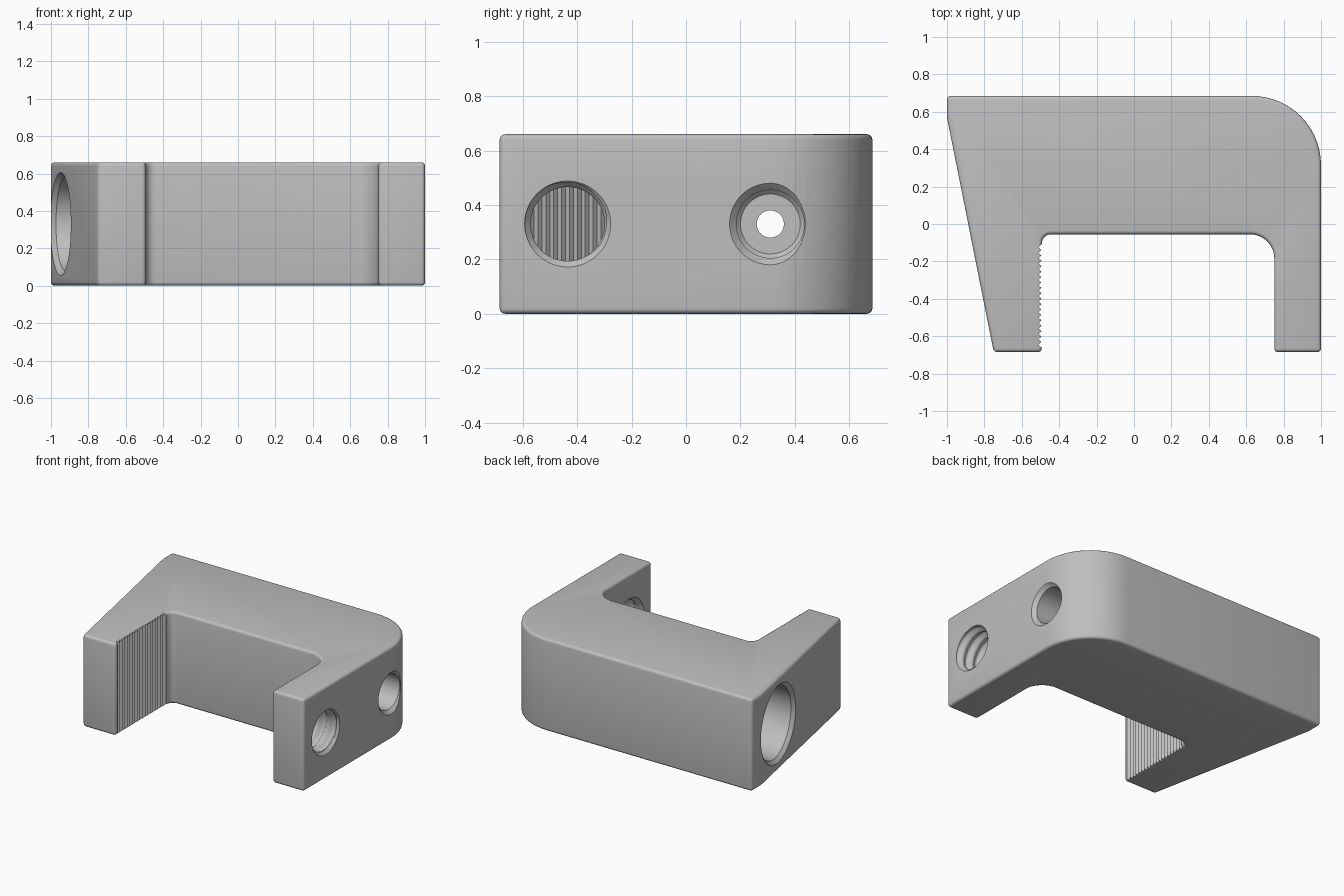
import bpy, bmesh, math
from mathutils import Vector

cube = bpy.data.objects.get("Cube")
if cube:
    bpy.data.objects.remove(cube, do_unlink=True)

HEIGHT = 0.66
MID = HEIGHT / 2

grey = bpy.data.materials.new("plain_grey")
grey.use_nodes = True
colour = (0.52, 0.52, 0.52, 1)
grey.diffuse_color = colour
grey.node_tree.nodes["Principled BSDF"].inputs["Base Color"].default_value = colour


def add_object(name, bm):
    bmesh.ops.recalc_face_normals(bm, faces=bm.faces)
    mesh = bpy.data.meshes.new(name)
    bm.to_mesh(mesh)
    bm.free()
    mesh.materials.append(grey)
    obj = bpy.data.objects.new(name, mesh)
    bpy.context.collection.objects.link(obj)
    return obj


def prism(name, outline, z0, z1):
    bm = bmesh.new()
    face = bm.faces.new([bm.verts.new((x, y, z0)) for x, y in outline])
    top = bmesh.ops.extrude_face_region(bm, geom=[face])["geom"]
    bmesh.ops.translate(bm, vec=(0, 0, z1 - z0),
                        verts=[v for v in top if isinstance(v, bmesh.types.BMVert)])
    return add_object(name, bm)


def rounded(corners, steps=14):
    """Outline with an arc at each corner that has a radius."""
    out = []
    for i, (x, y, r) in enumerate(corners):
        p = Vector((x, y))
        if r == 0:
            out.append(p)
            continue
        a = (Vector(corners[i - 1][:2]) - p).normalized()
        b = (Vector(corners[(i + 1) % len(corners)][:2]) - p).normalized()
        centre = p + (a + b) * r  # square corners only
        for k in range(steps + 1):
            t = k / steps * math.pi / 2
            out.append(centre - b * r * math.cos(t) - a * r * math.sin(t))
    return out


def bore(name, y, rows, point, segments=64):
    """Closed tube along x; point(row, angle) gives (x, radius)."""
    bm = bmesh.new()
    rings = []
    for row in rows:
        ring = []
        for k in range(segments):
            a = math.tau * k / segments
            x, r = point(row, a)
            ring.append(bm.verts.new((x, y + r * math.cos(a), MID + r * math.sin(a))))
        rings.append(ring)
    for lower, upper in zip(rings, rings[1:]):
        for k in range(segments):
            n = (k + 1) % segments
            bm.faces.new((lower[k], lower[n], upper[n], upper[k]))
    bm.faces.new(rings[0])
    bm.faces.new(rings[-1])
    return add_object(name, bm)


# Clamp body: tapered jaw, bridge and straight arm
body = prism("clamp_body", rounded([
    (-1, 0.685, 0), (-1, 0.57, 0), (-0.75, -0.685, 0), (-0.493, -0.685, 0),
    (-0.493, -0.055, 0.05), (0.75, -0.055, 0.13), (0.75, -0.685, 0),
    (1, -0.685, 0), (1, 0.685, 0.37)]), 0, HEIGHT)
bevel = body.modifiers.new("soft_edges", "BEVEL")
bevel.width = 0.02
bevel.segments = 4
bevel.angle_limit = math.radians(30)
bevel.use_clamp_overlap = False

# Gripping teeth on the jaw
teeth, first, last = 19, -0.66, -0.11
zigzag = [(-0.45, last), (-0.45, first)]
for i in range(teeth * 2 + 1):
    y = first + (last - first) * i / (teeth * 2)
    zigzag.append((-0.51 if i % 2 else -0.495, y))
cutters = [prism("teeth_cutter", zigzag, -0.1, HEIGHT + 0.1)]

# Threaded hole through the arm
PITCH = 0.08


def thread(x, angle):
    phase = (x / PITCH - angle / math.tau) % 1
    wave = min(1, max(0, abs(phase - 0.5) * 3 - 0.25))
    lip = max(0, x - 0.98, 0.77 - x)
    return x, max(0.136 + 0.022 * wave, min(0.158, 0.136 + lip * 1.1))


cutters.append(bore("thread_cutter", -0.435,
                    [0.72 + 0.005 * i for i in range(63)], thread))

# Countersunk bore in the arm side, with its narrow through hole
cutters.append(bore("bore_cutter", 0.31,
                    [(0.5, 0.11), (0.515, 0.125), (0.975, 0.125), (1, 0.15), (1.05, 0.15)],
                    lambda row, a: row))
cutters.append(bore("pin_hole_cutter", 0.31, [(-0.6, 0.05), (0.6, 0.05)],
                    lambda row, a: row))


# Wide pocket whose chamfer follows the slanted side
def pocket(row, angle):
    x, r, on_slant = row
    if on_slant:
        x += -1 + (0.57 - 0.31 - r * math.cos(angle)) * 0.2
    return x, r


cutters.append(bore("pocket_cutter", 0.31,
                    [(-0.1, 0.275, True), (0, 0.275, True), (0.025, 0.25, True),
                     (-0.45, 0.25, False)], pocket))

# Cut everything out and keep only the finished body
for cutter in cutters:
    cutter.hide_render = True
    cut = body.modifiers.new(cutter.name, "BOOLEAN")
    cut.operation = "DIFFERENCE"
    cut.solver = "EXACT"
    cut.object = cutter
bpy.context.view_layer.update()
graph = bpy.context.evaluated_depsgraph_get()
finished = bpy.data.meshes.new_from_object(body.evaluated_get(graph))
body.modifiers.clear()
body.data = finished
for cutter in cutters:
    bpy.data.objects.remove(cutter, do_unlink=True)

bpy.ops.object.select_all(action="DESELECT")
body.select_set(True)
bpy.context.view_layer.objects.active = body
bpy.ops.object.shade_smooth_by_angle(angle=math.radians(30))
